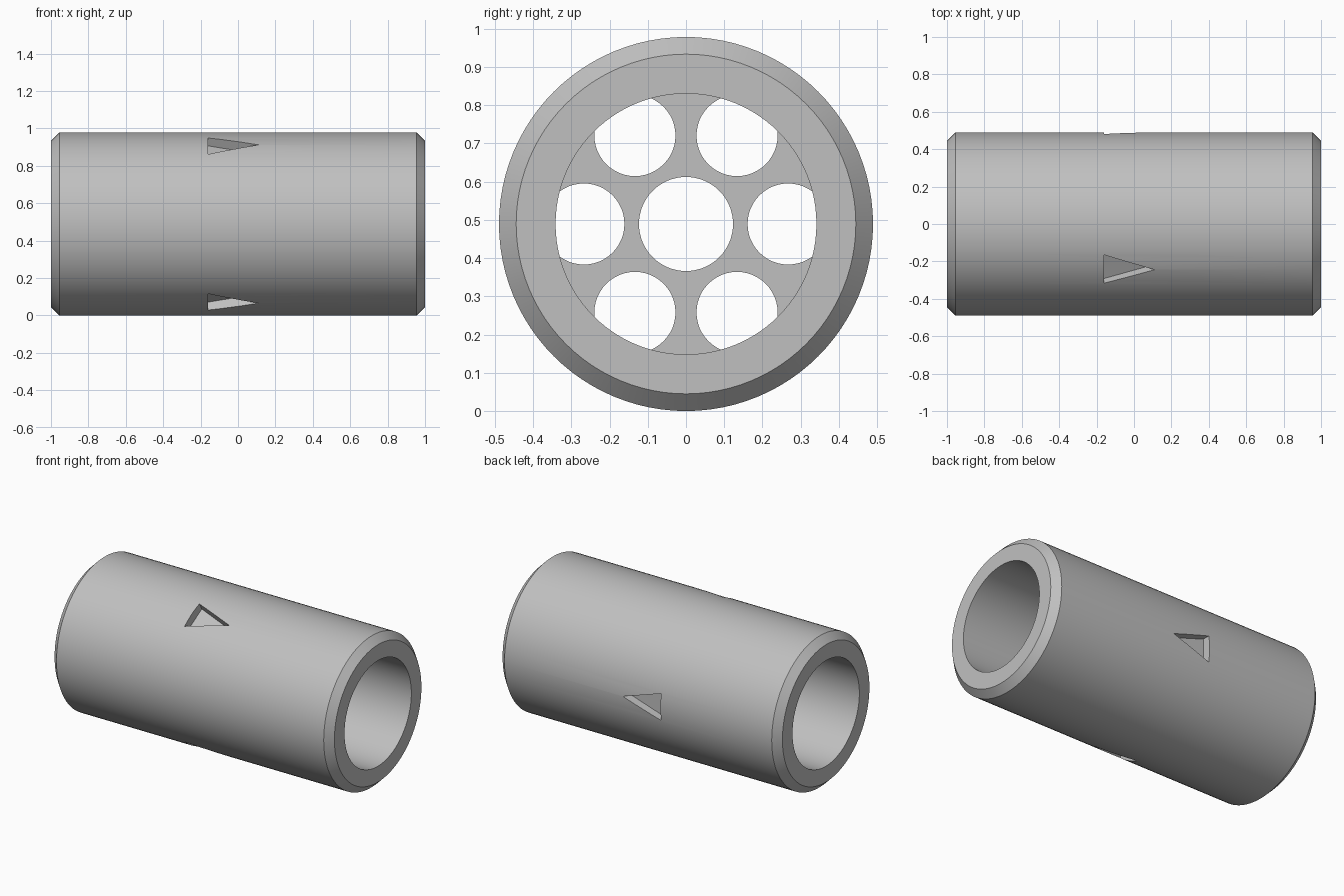
import bpy, bmesh
from math import cos, sin, radians, pi
from mathutils import Matrix

cube = bpy.data.objects.get("Cube")
if cube:
    bpy.data.objects.remove(cube, do_unlink=True)

RADIUS, BORE, HALF, CHAMFER = 0.489, 0.341, 1.0, 0.045
SEGMENTS = 96
AXIS = Matrix.Translation((0, 0, RADIUS))

grey = bpy.data.materials.new("Metal grey")
grey.use_nodes = True
colour = (0.527, 0.527, 0.527, 1)
grey.diffuse_color = colour
grey.node_tree.nodes["Principled BSDF"].inputs["Base Color"].default_value = colour


def make_object(name, bm):
    """Turn a bmesh built around the x axis into an object on the tube's axis."""
    bmesh.ops.recalc_face_normals(bm, faces=bm.faces[:])
    bm.transform(AXIS)
    mesh = bpy.data.meshes.new(name)
    bm.to_mesh(mesh)
    bm.free()
    mesh.materials.append(grey)
    obj = bpy.data.objects.new(name, mesh)
    bpy.context.collection.objects.link(obj)
    return obj


def add_cylinder(bm, radius, length, y=0, z=0, segments=SEGMENTS):
    place = Matrix.Translation((0, y, z)) @ Matrix.Rotation(pi / 2, 4, 'Y')
    bmesh.ops.create_cone(bm, cap_ends=True, segments=segments, radius1=radius,
                          radius2=radius, depth=length, matrix=place)


def cut(target, cutter):
    """Subtract the cutter, then discard it."""
    mod = target.modifiers.new("Cut", 'BOOLEAN')
    mod.operation = 'DIFFERENCE'
    mod.solver = 'EXACT'
    mod.object = cutter
    cutter.hide_render = True
    bpy.context.view_layer.objects.active = target
    bpy.ops.object.modifier_apply(modifier=mod.name)
    bpy.data.objects.remove(cutter, do_unlink=True)


def smooth(obj):
    bpy.ops.object.select_all(action='DESELECT')
    obj.select_set(True)
    bpy.context.view_layer.objects.active = obj
    bpy.ops.object.shade_smooth_by_angle(angle=radians(30))


# Tube: chamfered wall section spun around the x axis
bm = bmesh.new()
profile = [(-HALF, BORE), (-HALF, RADIUS - CHAMFER), (CHAMFER - HALF, RADIUS),
           (HALF - CHAMFER, RADIUS), (HALF, RADIUS - CHAMFER), (HALF, BORE)]
ring = [bm.verts.new((x, 0, r)) for x, r in profile]
edges = [bm.edges.new((a, b)) for a, b in zip(ring, ring[1:] + ring[:1])]
bmesh.ops.spin(bm, geom=ring + edges, cent=(0, 0, 0), axis=(1, 0, 0),
               angle=2 * pi, steps=SEGMENTS)
bmesh.ops.remove_doubles(bm, verts=bm.verts[:], dist=0.0001)
tube = make_object("tube", bm)

# Three flat-bottomed arrow pockets around the outside
bm = bmesh.new()
for angle in (-90, 30, 150):
    turn = Matrix.Rotation(radians(angle), 4, 'X')
    floor = [bm.verts.new((x, t, 0.432)) for x, t in
             ((-0.16, -0.087), (0.11, 0), (-0.16, 0.087))]
    face = bm.faces.new(floor)
    top = bmesh.ops.extrude_face_region(bm, geom=[face])["geom"]
    raised = [v for v in top if isinstance(v, bmesh.types.BMVert)]
    bmesh.ops.translate(bm, verts=raised, vec=(0, 0, 0.2))
    bmesh.ops.transform(bm, matrix=turn, verts=floor + raised)
cut(tube, make_object("arrow_cutter", bm))
smooth(tube)

# Perforated plate across the middle of the bore
bm = bmesh.new()
add_cylinder(bm, BORE + 0.006, 0.12)
plate = make_object("perforated_plate", bm)

bm = bmesh.new()
add_cylinder(bm, 0.123, 0.5, segments=64)
for i in range(6):
    a = i * pi / 3
    add_cylinder(bm, 0.106, 0.5, 0.267 * cos(a), 0.267 * sin(a), 48)
cut(plate, make_object("hole_cutter", bm))
smooth(plate)
